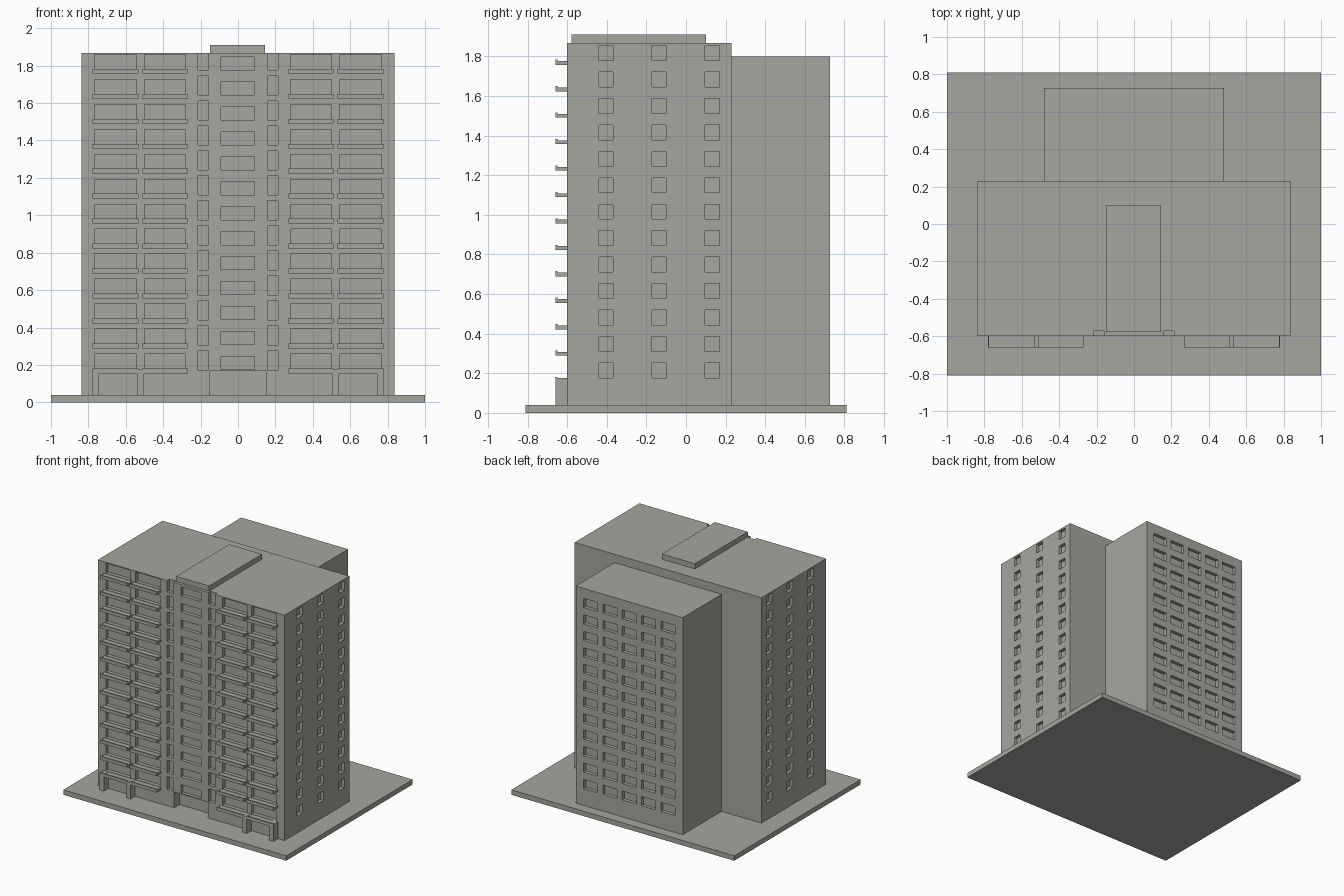
import bpy, bmesh

if "Cube" in bpy.data.objects:
    bpy.data.objects.remove(bpy.data.objects["Cube"])

concrete = bpy.data.materials.new("grey concrete")
concrete.diffuse_color = (0.38, 0.38, 0.35, 1)
concrete.use_nodes = True
concrete.node_tree.nodes["Principled BSDF"].inputs["Base Color"].default_value = concrete.diffuse_color

FLOORS = 13
PITCH = 0.1335
SILL = 0.177          # sill height of the lowest storey
FRONT, REAR = -0.60, 0.23
HALF = 0.838          # half width of the main tower
ROOF = 1.868
BACK = 0.727          # rear face of the back wing


def boxes(name, spans):
    """One object made of boxes given as (x0, x1, y0, y1, z0, z1)."""
    bm = bmesh.new()
    for x0, x1, y0, y1, z0, z1 in spans:
        cube = bmesh.ops.create_cube(bm, size=1)
        for v in cube["verts"]:
            v.co = (x1 if v.co.x > 0 else x0,
                    y1 if v.co.y > 0 else y0,
                    z1 if v.co.z > 0 else z0)
    mesh = bpy.data.meshes.new(name)
    bm.to_mesh(mesh)
    bm.free()
    mesh.materials.append(concrete)
    ob = bpy.data.objects.new(name, mesh)
    bpy.context.collection.objects.link(ob)
    return ob


def mirrored(spans):
    """Add the copies mirrored across x = 0."""
    return spans + [(-x1, -x0, *rest) for x0, x1, *rest in spans]


def carve(target, spans):
    """Cut recesses into a block."""
    cutter = boxes("recess_cutter", spans)
    cutter.hide_render = True
    mod = target.modifiers.new("recesses", "BOOLEAN")
    mod.operation = "DIFFERENCE"
    mod.solver = "EXACT"
    mod.object = cutter
    bpy.context.view_layer.objects.active = target
    bpy.ops.object.modifier_apply(modifier=mod.name)
    bpy.data.objects.remove(cutter)


# Ground plate, blocks and roof slab
boxes("ground_plate", [(-1, 1, -0.81, 0.81, 0, 0.04)])
tower = boxes("main_tower", [(-HALF, HALF, FRONT, REAR, 0.04, ROOF)])
wing = boxes("back_wing", [(-0.48, 0.48, REAR, BACK, 0.04, 1.80)])
boxes("roof_slab", [(-0.15, 0.145, -0.577, 0.10, ROOF, 1.91)])

bays = [(0.27, 0.51), (0.532, 0.777)]
side_recess, middle_recess, balconies, wing_recess = [], [], [], []
for k in range(FLOORS):
    z = SILL + k * PITCH
    out = FRONT - 0.05
    # Balcony doors and the slender slots beside the centre strip
    for x0, x1 in bays:
        side_recess.append((x0 + 0.011, x1 - 0.011, out, FRONT + 0.03, z, z + 0.081))
        balconies.append((x0, x1, -0.66, FRONT, z - 0.022, z - 0.003))
        balconies.append((x0, x1, -0.66, -0.648, z - 0.003, z + 0.004))
    slot_top = z + (0.2 if k == FLOORS - 1 else 0.1)
    side_recess.append((0.157, 0.215, out, FRONT + 0.027, z - 0.003, slot_top))
    # Side wall windows
    for y in (-0.404, -0.136, 0.132):
        side_recess.append((HALF - 0.027, HALF + 0.05, y - 0.036, y + 0.036, z, z + 0.075))
    # Centre strip windows
    middle_recess.append((-0.09, 0.088, out, FRONT + 0.027, z - 0.002, z + 0.068))
    # Rear windows of the lower back wing
    if k < FLOORS - 1:
        for c in range(-2, 3):
            x = c * 0.173
            wing_recess.append((x - 0.063, x + 0.063, BACK - 0.027, BACK + 0.05, z, z + 0.073))

# Entrance porch
middle_recess.append((-0.153, 0.15, FRONT - 0.05, FRONT + 0.07, 0.0, 0.168))

carve(tower, mirrored(side_recess) + middle_recess)
carve(wing, wing_recess)
boxes("balconies", mirrored(balconies))

# Posts under the lowest balconies
boxes("balcony_posts", mirrored([(x0, x1, -0.66, FRONT, 0.04, 0.176)
                                 for x0, x1 in [(0.502, 0.54), (0.742, 0.78)]]))
